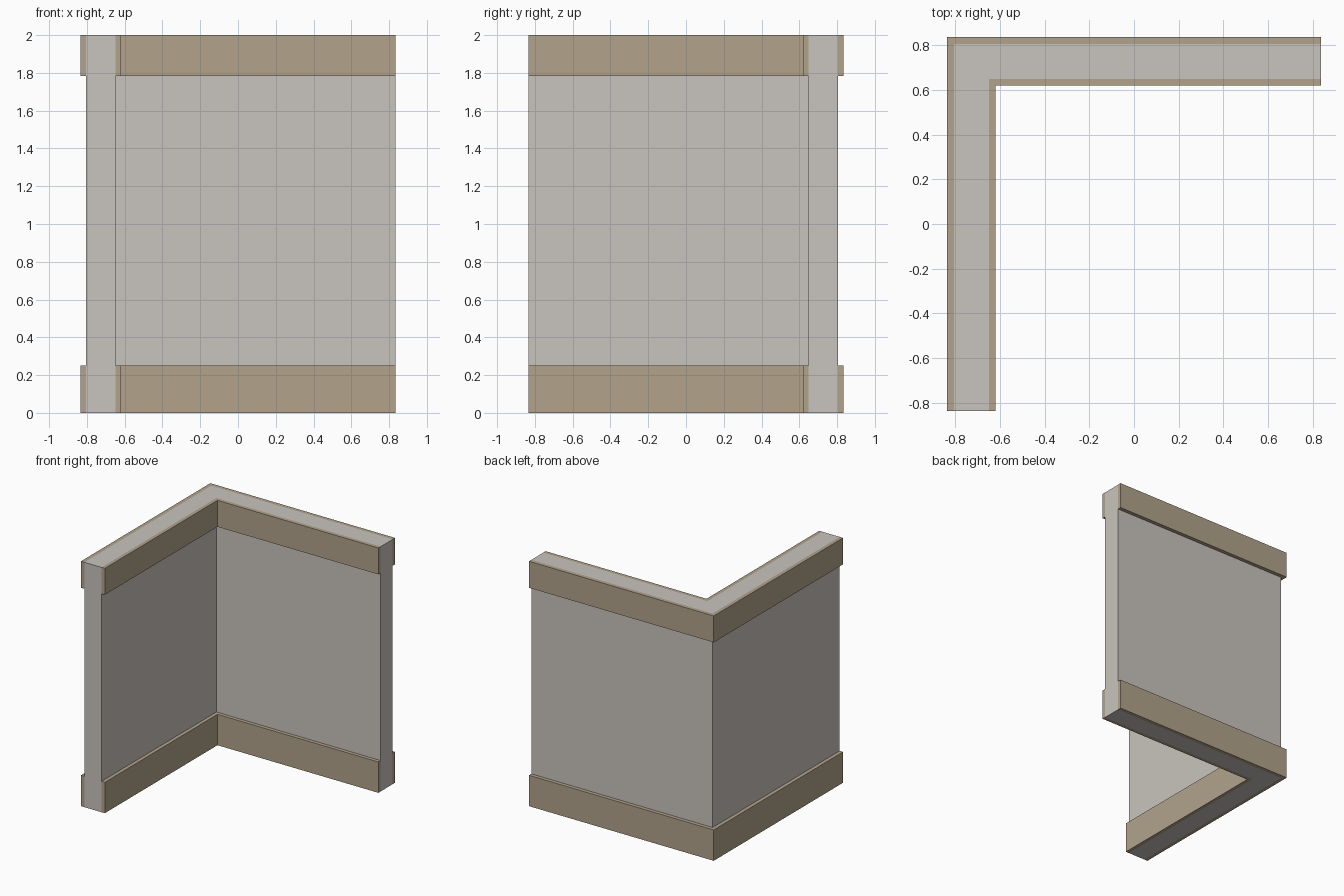
import bpy
import bmesh

if "Cube" in bpy.data.objects:
    bpy.data.objects.remove(bpy.data.objects["Cube"])

END = 0.835           # free ends of both wall arms, and outer trim face
WALL_OUT, WALL_IN = 0.804, 0.649
TRIM_IN = 0.619


def material(name, colour):
    m = bpy.data.materials.new(name)
    m.diffuse_color = (*colour, 1.0)
    m.use_nodes = True
    m.node_tree.nodes["Principled BSDF"].inputs["Base Color"].default_value = m.diffuse_color
    return m


plaster = material("pale_grey_plaster", (0.584, 0.552, 0.508))
timber = material("tan_trim", (0.445, 0.366, 0.262))


def corner_strip(name, outer, inner, z0, z1, mat):
    """L-shaped prism between two offsets, running along the left and back sides."""
    plan = [(-outer, -END), (-inner, -END), (-inner, inner),
            (END, inner), (END, outer), (-outer, outer)]
    bm = bmesh.new()
    base = bm.faces.new([bm.verts.new((x, y, z0)) for x, y in plan])
    up = bmesh.ops.extrude_face_region(bm, geom=[base])["geom"]
    bmesh.ops.translate(bm, vec=(0, 0, z1 - z0),
                        verts=[g for g in up if isinstance(g, bmesh.types.BMVert)])
    bmesh.ops.recalc_face_normals(bm, faces=bm.faces)
    mesh = bpy.data.meshes.new(name)
    bm.to_mesh(mesh)
    bm.free()
    mesh.materials.append(mat)
    obj = bpy.data.objects.new(name, mesh)
    bpy.context.collection.objects.link(obj)
    return obj


# Corner wall
corner_strip("corner_wall", WALL_OUT, WALL_IN, 0.0, 2.0, plaster)

# Skirting and cornice trims on the outer and inner faces
for label, z0, z1 in (("skirting", 0.0, 0.252), ("cornice", 1.784, 2.0)):
    corner_strip(label + "_outer", END, WALL_OUT, z0, z1, timber)
    corner_strip(label + "_inner", WALL_IN, TRIM_IN, z0, z1, timber)
